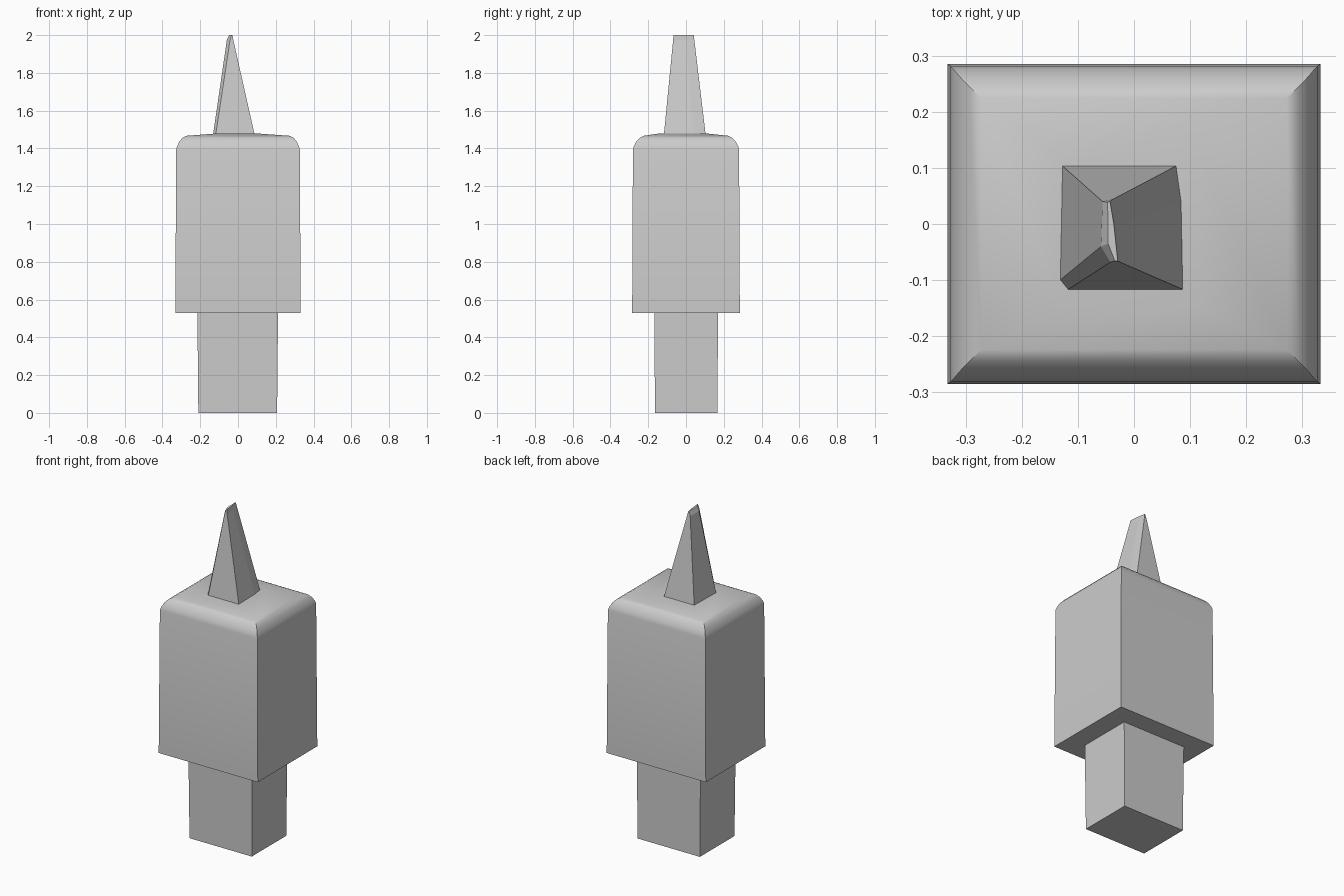
import bpy, bmesh

if "Cube" in bpy.data.objects:
    bpy.data.objects.remove(bpy.data.objects["Cube"])


def loft(name, rings, smooth=False):
    """Skin a closed solid through rings of matching 3D points."""
    bm = bmesh.new()
    loops = [[bm.verts.new(p) for p in ring] for ring in rings]
    n = len(loops[0])
    for a, b in zip(loops, loops[1:]):
        for i in range(n):
            j = (i + 1) % n
            bm.faces.new((a[i], a[j], b[j], b[i]))
    bm.faces.new(loops[0][::-1])
    bm.faces.new(loops[-1])
    bmesh.ops.recalc_face_normals(bm, faces=bm.faces)
    mesh = bpy.data.meshes.new(name)
    bm.to_mesh(mesh)
    bm.free()
    obj = bpy.data.objects.new(name, mesh)
    bpy.context.collection.objects.link(obj)
    if smooth:
        bpy.ops.object.select_all(action='DESELECT')
        obj.select_set(True)
        bpy.context.view_layer.objects.active = obj
        bpy.ops.object.shade_smooth_by_angle(angle=0.5)
    return obj


def rect(x0, x1, y0, y1, z):
    return [(x0, y0, z), (x1, y0, z), (x1, y1, z), (x0, y1, z)]


def outline(points, z):
    return [(x, y, z) for x, y in points]


# Lower stem, very slightly wider at the top
loft("stem", [rect(-0.21, 0.207, -0.164, 0.167, 0.0),
              rect(-0.215, 0.212, -0.168, 0.169, 0.53)])

# Main block with softly rounded shoulders
profile = [(0.332, 0.285, 0.53), (0.327, 0.281, 1.395), (0.321, 0.275, 1.415),
           (0.310, 0.262, 1.438), (0.294, 0.245, 1.456), (0.272, 0.224, 1.467)]
rings = [rect(-x, x, -y, y, z) for x, y, z in profile]
rings.append(rect(-0.13, 0.12, -0.15, 0.12, 1.478))
loft("body", rings, smooth=True)

# Tapered spike ending in a narrow slanted ridge
base = [(-0.118, -0.117), (0.088, -0.117), (0.085, 0.04),
        (0.076, 0.104), (-0.128, 0.104), (-0.132, -0.100)]
neck = [(-0.042, -0.068), (-0.025, -0.068), (-0.032, 0.0),
        (-0.038, 0.044), (-0.056, 0.040), (-0.059, -0.040)]
tip = [(-0.034, -0.066), (-0.029, -0.066), (-0.036, 0.0),
       (-0.043, 0.041), (-0.047, 0.039), (-0.046, -0.035)]
loft("spike", [outline(base, 1.473), outline(neck, 1.975), outline(tip, 2.0)])
